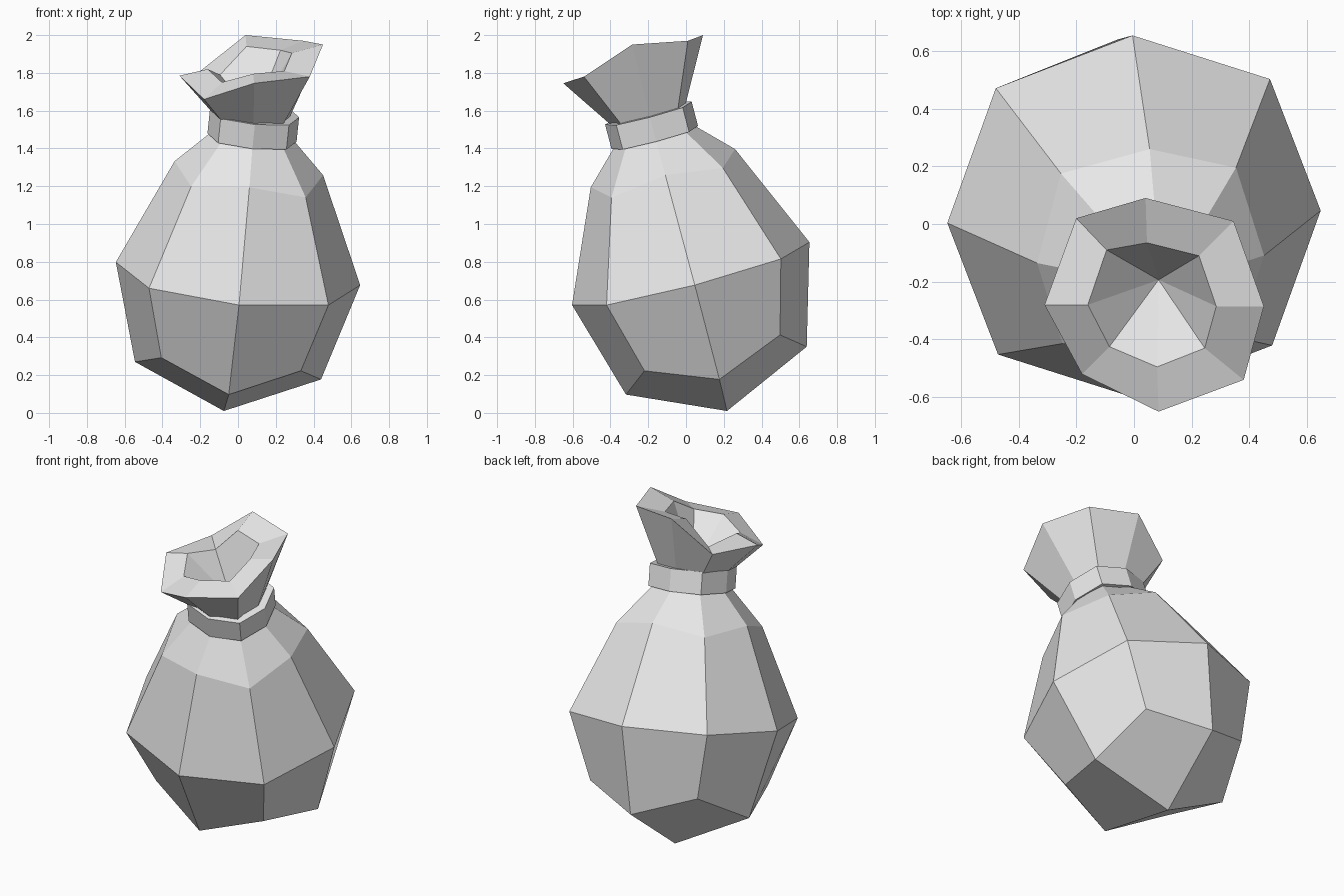
import bpy, bmesh, math
from mathutils import Vector, Matrix

if "Cube" in bpy.data.objects:
    bpy.data.objects.remove(bpy.data.objects["Cube"])

# Leaning axis of the bag, passing through the centre of its widest ring
CENTRE = Vector((0, 0.025, 0.7375))
AXIS = Vector((0.103, -0.264, 1)).normalized()
LEAN = (Matrix.Translation(CENTRE)
        @ Vector((0, 0, 1)).rotation_difference(AXIS).to_matrix().to_4x4()
        @ Matrix.Rotation(math.radians(1.2), 4, 'Z'))

cloth = bpy.data.materials.new("light grey")
cloth.diffuse_color = (0.8, 0.8, 0.8, 1)
cloth.use_nodes = True
cloth.node_tree.nodes["Principled BSDF"].inputs["Base Color"].default_value = cloth.diffuse_color


def ring(bm, mid, corner):
    """Eight points from the front round to the right; even ones are mids, odd ones corners."""
    verts = []
    for i in range(8):
        r, z = corner if i % 2 else mid
        a = math.radians(-90 + 45 * i)
        verts.append(bm.verts.new(LEAN @ Vector((r * math.cos(a), r * math.sin(a), z))))
    return verts


def bridge(bm, low, high):
    for i in range(8):
        j = (i + 1) % 8
        bm.faces.new((low[i], low[j], high[j], high[i]))


def finish(bm, name):
    bmesh.ops.recalc_face_normals(bm, faces=bm.faces)
    mesh = bpy.data.meshes.new(name)
    bm.to_mesh(mesh)
    bm.free()
    mesh.materials.append(cloth)
    bpy.context.collection.objects.link(bpy.data.objects.new(name, mesh))


# Sack: round body, narrow neck, flared mouth and hollow funnel
bm = bmesh.new()
rings = [ring(bm, *p) for p in (
    ((0.495, -0.534), (0.525, -0.40)),   # underside
    ((0.65, 0), (0.675, 0)),             # widest part
    ((0.395, 0.58), (0.431, 0.53)),      # shoulder
    ((0.165, 0.81), (0.18, 0.81)),       # neck
)]

# Crumpled mouth: outer and inner lip, front first then round to the right
outer = [(0.085, -0.65, 1.745), (0.38, -0.54, 1.78), (0.45, -0.285, 1.95), (0.345, 0.01, 1.97),
         (0.04, 0.09, 2.0), (-0.20, 0.02, 1.81), (-0.31, -0.28, 1.785), (-0.18, -0.52, 1.66)]
inner = [(0.08, -0.495, 1.795), (0.245, -0.43, 1.81), (0.285, -0.285, 1.905), (0.225, -0.11, 1.92),
         (0.045, -0.065, 1.94), (-0.095, -0.09, 1.79), (-0.16, -0.28, 1.82), (-0.085, -0.425, 1.75)]
rings += [[bm.verts.new(p) for p in lip] for lip in (outer, inner)]
for low, high in zip(rings, rings[1:]):
    bridge(bm, low, high)

# Bottom of the funnel
deep = bm.verts.new(LEAN @ Vector((0, 0, 0.86)))
for i in range(8):
    bm.faces.new((rings[-1][i], rings[-1][(i + 1) % 8], deep))

# Base made of four quads meeting at the lowest point
base = bm.verts.new(LEAN @ Vector((0, 0, -0.756)))
low = rings[0]
for i in range(0, 8, 2):
    bm.faces.new((base, low[(i + 2) % 8], low[i + 1], low[i]))
finish(bm, "sack")

# Tie band around the neck
bm = bmesh.new()
band = [ring(bm, (m, z), (c, z)) for m, c, z in (
    (0.165, 0.18, 0.749), (0.237, 0.257, 0.749), (0.237, 0.257, 0.883), (0.165, 0.18, 0.883))]
for i in range(4):
    bridge(bm, band[i], band[(i + 1) % 4])
finish(bm, "neck_tie")
